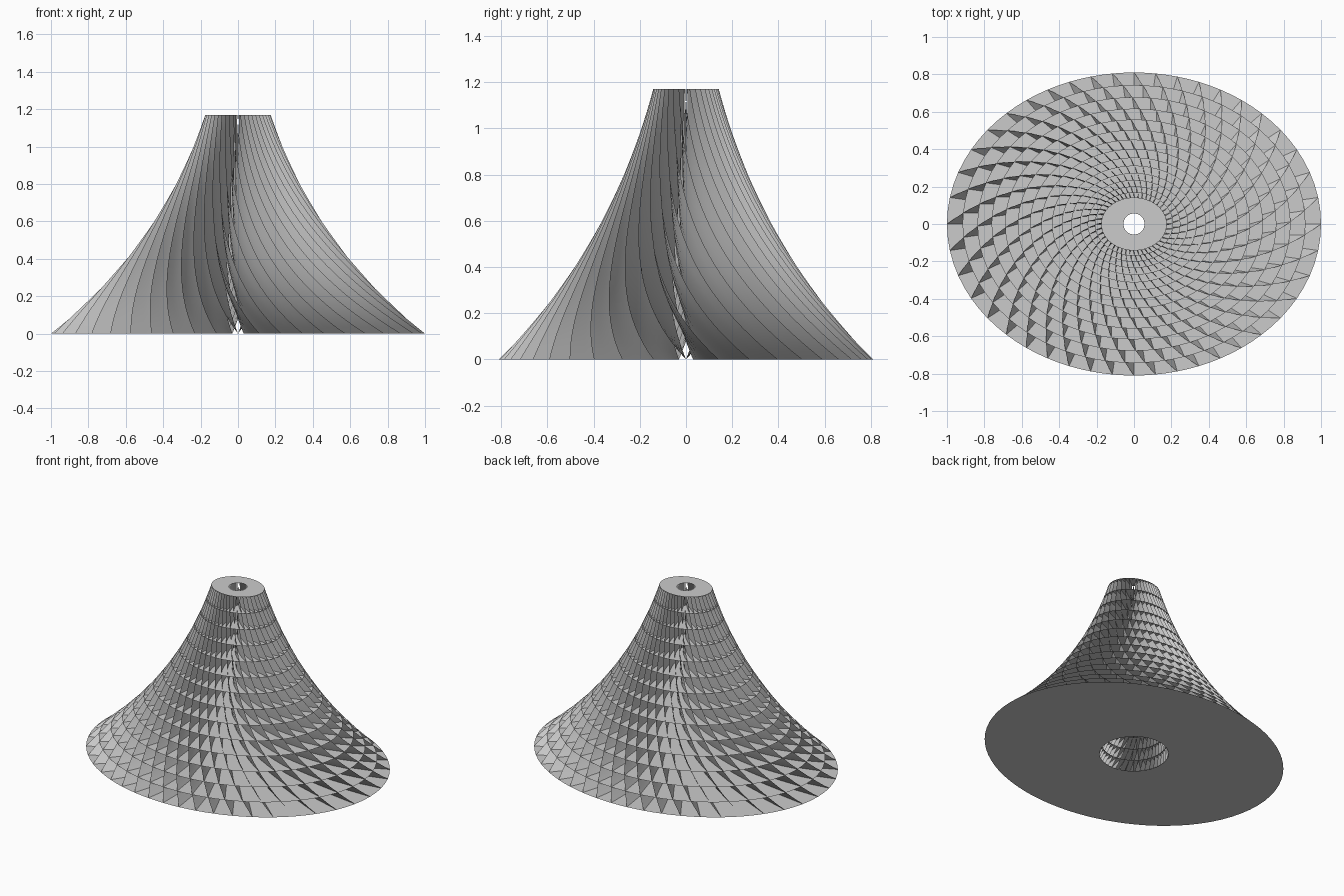
import bpy
import bmesh
from math import sin, cos, pi, hypot

old = bpy.data.objects.get("Cube")
if old:
    bpy.data.objects.remove(old)

HEIGHT = 1.17
LEVELS = 14        # steps between horizontal plates
FINS = 44
RADIAL = 6         # steps across each fin
SEGMENTS = 88
RATIO = 0.81       # depth of the oval against its width
TWIST = 0.9        # clockwise turn from base to top
SWEEP = 0.28       # extra turn of the inner fin edge at mid height

grey = bpy.data.materials.new("light_grey")
grey.use_nodes = True
grey.diffuse_color = (0.6, 0.6, 0.6, 1)
grey.node_tree.nodes["Principled BSDF"].inputs["Base Color"].default_value = (0.6, 0.6, 0.6, 1)


def bezier(a, b, c, t):
    return a * (1 - t) ** 2 + 2 * b * t * (1 - t) + c * t * t


def level(t):
    """Height, outer width radius and inner hole radius at step t."""
    return bezier(0, 0.477, HEIGHT, t), bezier(1, 0.404, 0.175, t), bezier(0.214, 0.1, 0.056, t)


def point(t, across, angle):
    """Point between the oval rim (across 0) and the round hole (across 1)."""
    z, outer, inner = level(t)
    rim = outer * RATIO / hypot(RATIO * cos(angle), sin(angle))
    r = rim + (inner - rim) * across
    return r * cos(angle), r * sin(angle), z


def add_object(name, bm, smooth):
    mesh = bpy.data.meshes.new(name)
    for face in bm.faces:
        face.smooth = smooth
    bm.to_mesh(mesh)
    bm.free()
    mesh.materials.append(grey)
    obj = bpy.data.objects.new(name, mesh)
    bpy.context.collection.objects.link(obj)


def add_grid(bm, rows):
    """Skin a list of point rows with quads."""
    verts = [[bm.verts.new(p) for p in row] for row in rows]
    for low, high in zip(verts, verts[1:]):
        for i in range(len(low) - 1):
            bm.faces.new((low[i], low[i + 1], high[i + 1], high[i]))


# Horizontal oval plates with a round hole
for k in range(LEVELS + 1):
    bm = bmesh.new()
    angles = [2 * pi * i / SEGMENTS for i in range(SEGMENTS + 1)]
    add_grid(bm, [[point(k / LEVELS, s, a) for a in angles] for s in (0, 1)])
    bmesh.ops.remove_doubles(bm, verts=bm.verts, dist=0.0001)
    bm.normal_update()
    if bm.faces[:][0].normal.z < 0:
        bmesh.ops.reverse_faces(bm, faces=bm.faces)
    if k == 0:  # base looks down
        bmesh.ops.reverse_faces(bm, faces=bm.faces)
    add_object(f"plate_{k + 1}", bm, False)

# Thin fins that twist clockwise as they rise
bm = bmesh.new()
steps = LEVELS * 2
for f in range(FINS):
    rows = []
    for k in range(steps + 1):
        t = k / steps
        start = 2 * pi * f / FINS - TWIST * t
        rows.append([point(t, j / RADIAL, start - SWEEP * sin(pi * t) * j / RADIAL)
                     for j in range(RADIAL + 1)])
    add_grid(bm, rows)
add_object("twisted_fins", bm, True)
